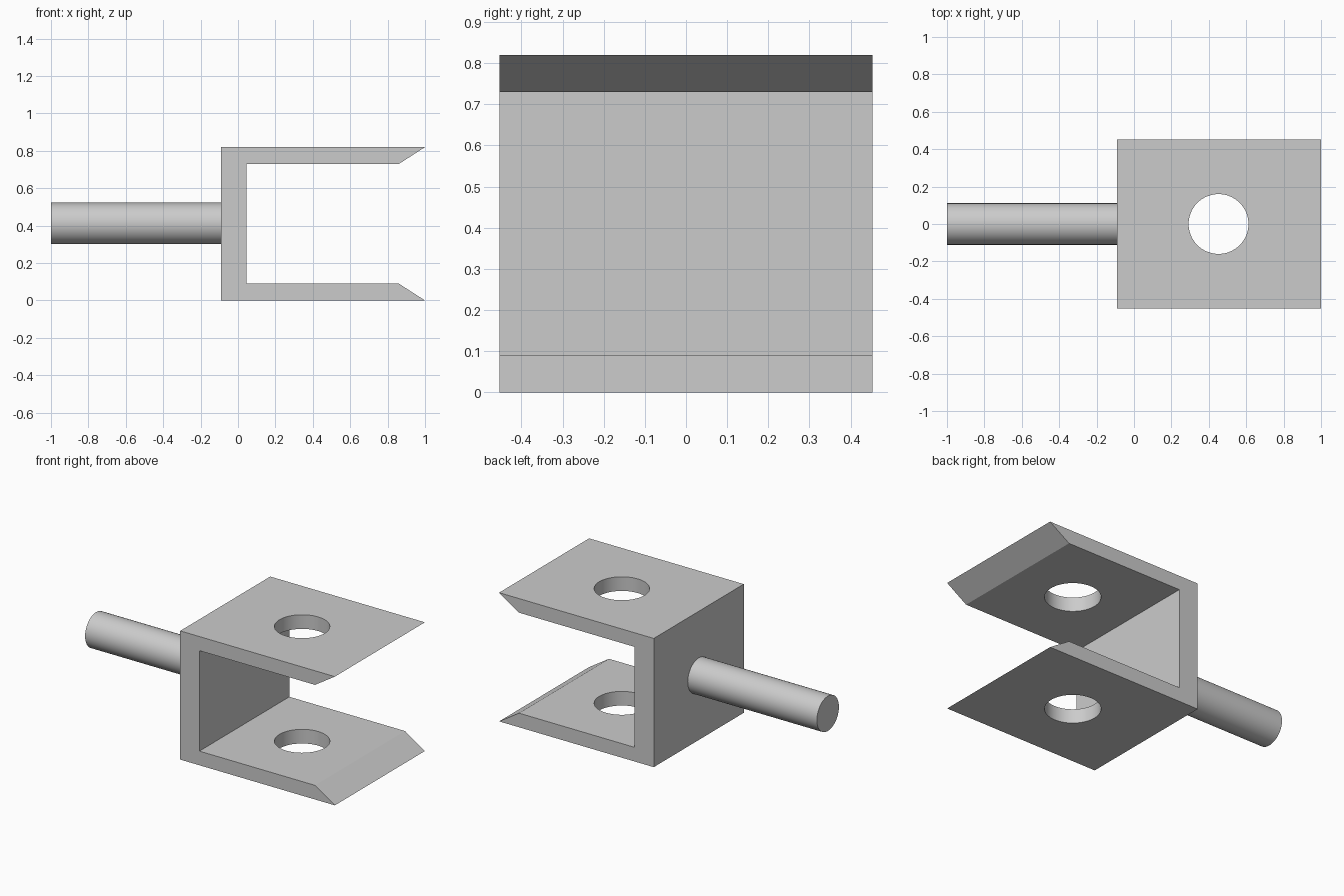
import bpy, bmesh
from math import radians, pi

cube = bpy.data.objects.get("Cube")
if cube:
    bpy.data.objects.remove(cube, do_unlink=True)

HALF_WIDTH = 0.453
HEIGHT = 0.82
WALL = 0.09
BACK = -0.09

steel = bpy.data.materials.new("grey_steel")
steel.use_nodes = True
colour = (0.6, 0.6, 0.6, 1)
steel.diffuse_color = colour
steel.node_tree.nodes["Principled BSDF"].inputs["Base Color"].default_value = colour


def cylinder(name, radius, depth, location, rotation=(0, 0, 0)):
    bpy.ops.mesh.primitive_cylinder_add(vertices=64, radius=radius, depth=depth,
                                        location=location, rotation=rotation)
    obj = bpy.context.object
    obj.name = name
    obj.data.materials.append(steel)
    return obj


def smooth(obj):
    bpy.ops.object.select_all(action="DESELECT")
    obj.select_set(True)
    bpy.context.view_layer.objects.active = obj
    bpy.ops.object.shade_smooth_by_angle(angle=radians(30))


# U-shaped bracket: lower half of the profile, mirrored about mid height
lower = [(BACK, 0), (1, 0), (0.86, WALL), (0.045, WALL)]
upper = [(x, HEIGHT - z) for x, z in reversed(lower)]
bm = bmesh.new()
face = bm.faces.new([bm.verts.new((x, -HALF_WIDTH, z)) for x, z in lower + upper])
side = bmesh.ops.extrude_face_region(bm, geom=[face])
bmesh.ops.translate(bm, vec=(0, 2 * HALF_WIDTH, 0),
                    verts=[v for v in side["geom"] if isinstance(v, bmesh.types.BMVert)])
bmesh.ops.recalc_face_normals(bm, faces=bm.faces)
mesh = bpy.data.meshes.new("bracket")
bm.to_mesh(mesh)
bm.free()
bracket = bpy.data.objects.new("bracket", mesh)
bpy.context.collection.objects.link(bracket)
mesh.materials.append(steel)

# Pin hole through both arms
cutter = cylinder("hole_cutter", 0.16, 2, (0.452, 0, HEIGHT / 2))
cutter.hide_render = True
hole = bracket.modifiers.new("pin_hole", "BOOLEAN")
hole.operation = "DIFFERENCE"
hole.solver = "EXACT"
hole.object = cutter
bpy.context.view_layer.objects.active = bracket
bpy.ops.object.modifier_apply(modifier=hole.name)
bpy.data.objects.remove(cutter, do_unlink=True)
smooth(bracket)

# Round rod on the closed side
rod_length = 1 + BACK
rod = cylinder("rod", 0.111, rod_length, (BACK - rod_length / 2, 0, HEIGHT / 2 + 0.002),
               (0, pi / 2, 0))
smooth(rod)
